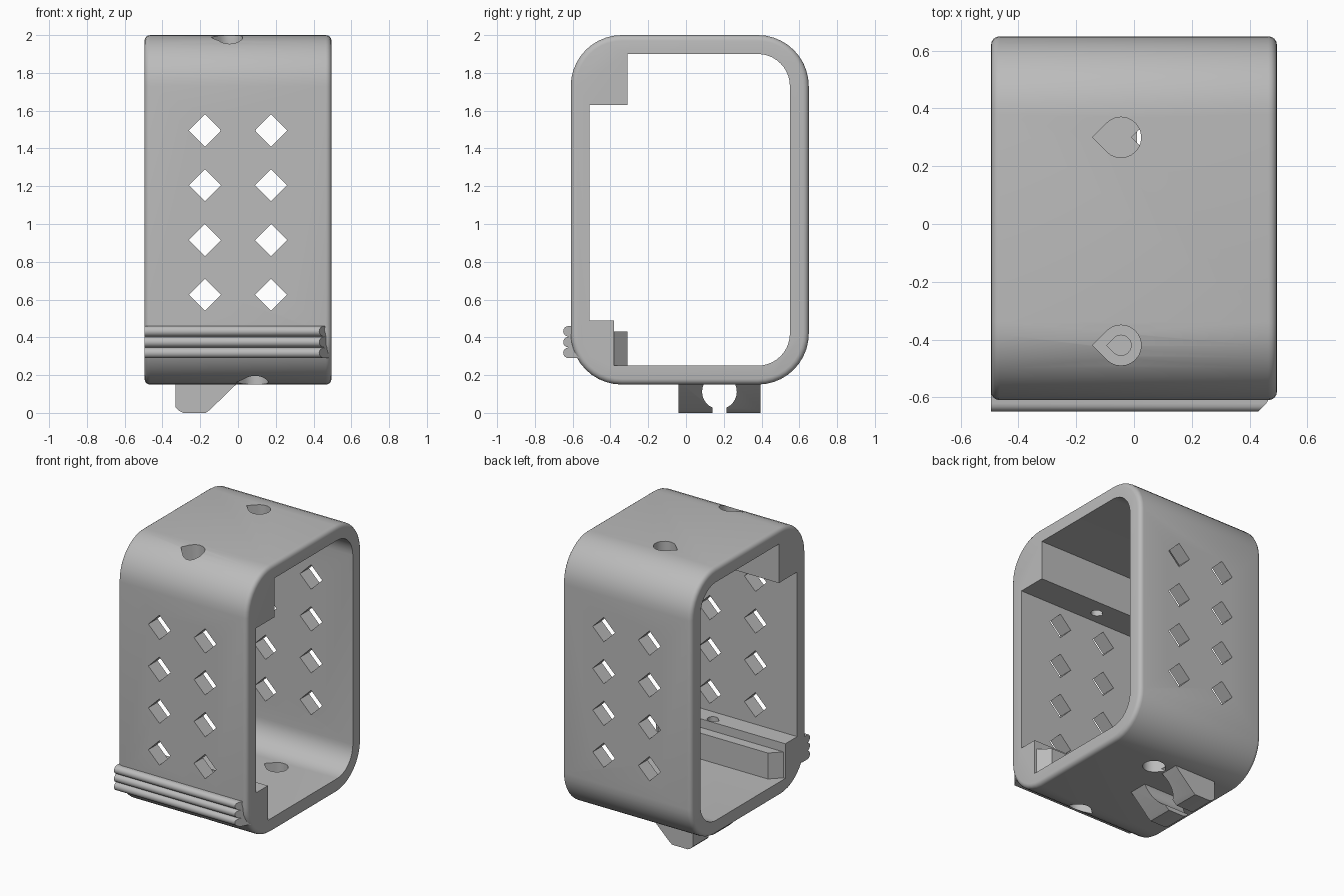
import bpy, bmesh
from math import cos, sin, pi, radians

if "Cube" in bpy.data.objects:
    bpy.data.objects.remove(bpy.data.objects["Cube"], do_unlink=True)

grey = bpy.data.materials.new("plain grey")
grey.use_nodes = True
grey.diffuse_color = (0.5, 0.5, 0.5, 1)
bsdf = next(n for n in grey.node_tree.nodes if n.type == 'BSDF_PRINCIPLED')
bsdf.inputs["Base Color"].default_value = (0.5, 0.5, 0.5, 1)
bsdf.inputs["Roughness"].default_value = 0.6


def arc(u, v, r, start, end, n=10):
    steps = [radians(start + (end - start) * i / n) for i in range(n + 1)]
    return [(u + r * cos(a), v + r * sin(a)) for a in steps]


def prism(name, pts, axis, lo, hi, bevel=0, shape=None):
    """Extrude a closed 2D profile along an axis; shape may move the points."""
    place = {'x': lambda u, v, t: (t, u, v),
             'y': lambda u, v, t: (u, t, v),
             'z': lambda u, v, t: (u, v, t)}[axis]
    bm = bmesh.new()
    ends = [[bm.verts.new(place(u, v, t)) for u, v in pts] for t in (lo, hi)]
    caps = [bm.faces.new(ring) for ring in ends]
    n = len(pts)
    for i in range(n):
        j = (i + 1) % n
        bm.faces.new((ends[0][i], ends[0][j], ends[1][j], ends[1][i]))
    if shape:
        for v in bm.verts:
            shape(v.co)
    bmesh.ops.recalc_face_normals(bm, faces=bm.faces)
    if bevel:
        rim = [e for f in caps for e in f.edges]
        bmesh.ops.bevel(bm, geom=rim, offset=bevel, segments=4, profile=0.5,
                        affect='EDGES')
    mesh = bpy.data.meshes.new(name)
    bm.to_mesh(mesh)
    bm.free()
    mesh.materials.append(grey)
    ob = bpy.data.objects.new(name, mesh)
    bpy.context.collection.objects.link(ob)
    return ob


def activate(ob):
    bpy.ops.object.select_all(action='DESELECT')
    ob.select_set(True)
    bpy.context.view_layer.objects.active = ob


def cut(ob, cutter):
    mod = ob.modifiers.new("cut", 'BOOLEAN')
    mod.operation, mod.solver, mod.object = 'DIFFERENCE', 'EXACT', cutter
    activate(ob)
    bpy.ops.object.modifier_apply(modifier=mod.name)
    bpy.data.objects.remove(cutter, do_unlink=True)


def teardrop(x, y, r):
    return arc(x, y, r, -135, 135, 18) + [(x - r * 1.414, y)]


# Case: rounded tube along x with softened rims
R = 0.27
outer = (arc(0.65 - R, 2 - R, R, 0, 90) + arc(-0.61 + R, 2 - R, R, 90, 180)
         + arc(-0.61 + R, 0.15 + R, R, 180, 270) + arc(0.65 - R, 0.15 + R, R, 270, 360))
case = prism("case", outer, 'x', -0.495, 0.495, bevel=0.03)

# Opening, leaving the upper stop block and the lower ledge in front
opening = (arc(0.38, 1.73, 0.17, 0, 90)
           + [(-0.31, 1.90), (-0.31, 1.63), (-0.51, 1.63),
              (-0.51, 0.49), (-0.38, 0.49), (-0.38, 0.25)]
           + arc(0.38, 0.42, 0.17, 270, 360))
cut(case, prism("opening_cutter", opening, 'x', -1, 1))

# Diamond vents through the front and back walls
h = 0.085
for x in (-0.175, 0.175):
    for row in range(4):
        z = 0.625 + 0.29 * row
        diamond = [(x - h, z), (x, z - h), (x + h, z), (x, z + h)]
        cut(case, prism("vent_cutter", diamond, 'y', -1, 1))

# Teardrop screw holes: top back, top front, bottom back, bottom front
for x, y, r, lo, hi in ((-0.045, 0.30, 0.07, 1.8, 2.1),
                        (-0.045, -0.42, 0.07, 1.88, 2.1),
                        (-0.045, -0.42, 0.035, 1.5, 1.95),
                        (0.09, 0.30, 0.07, 0.1, 0.35),
                        (0.09, -0.42, 0.07, 0.1, 0.28),
                        (0.09, -0.42, 0.035, 0.2, 0.6)):
    cut(case, prism("hole_cutter", teardrop(x, y, r), 'z', lo, hi))

# Inner step behind the ledge, with slanted ends
step = prism("inner_step", [(-0.49, -0.39), (0.49, -0.39), (0.41, -0.31), (-0.41, -0.31)],
             'z', 0.24, 0.43)


# Grip ribs across the lower front, slanted at one end
def slant(co):
    if co.x > 0:
        co.x -= max(0, -0.59 - co.y)


ribs = [(-0.56, 0.29), (-0.56, 0.46)]
for i in range(3):
    ribs += arc(-0.622, 0.432 - 0.057 * i, 0.028, 90, 270, 8)
grip = prism("grip_ribs", ribs, 'x', -0.495, 0.49, shape=slant)

# Cable clip below the floor: tapered block with a round channel and a slot
block = [(-0.33, 0.17), (-0.33, 0.03), (-0.31, 0.01), (-0.29, 0),
         (-0.17, 0), (-0.15, 0.015), (0.01, 0.17)]
clip = prism("cable_clip", block, 'y', -0.04, 0.395)
channel = (arc(0.177, 0.112, 0.092, -66, 246, 24)
           + [(0.14, -0.05), (0.214, -0.05)])
cut(clip, prism("channel_cutter", channel, 'x', -1, 1))

for ob in (case, grip, clip):
    activate(ob)
    bpy.ops.object.shade_smooth_by_angle(angle=radians(30))
